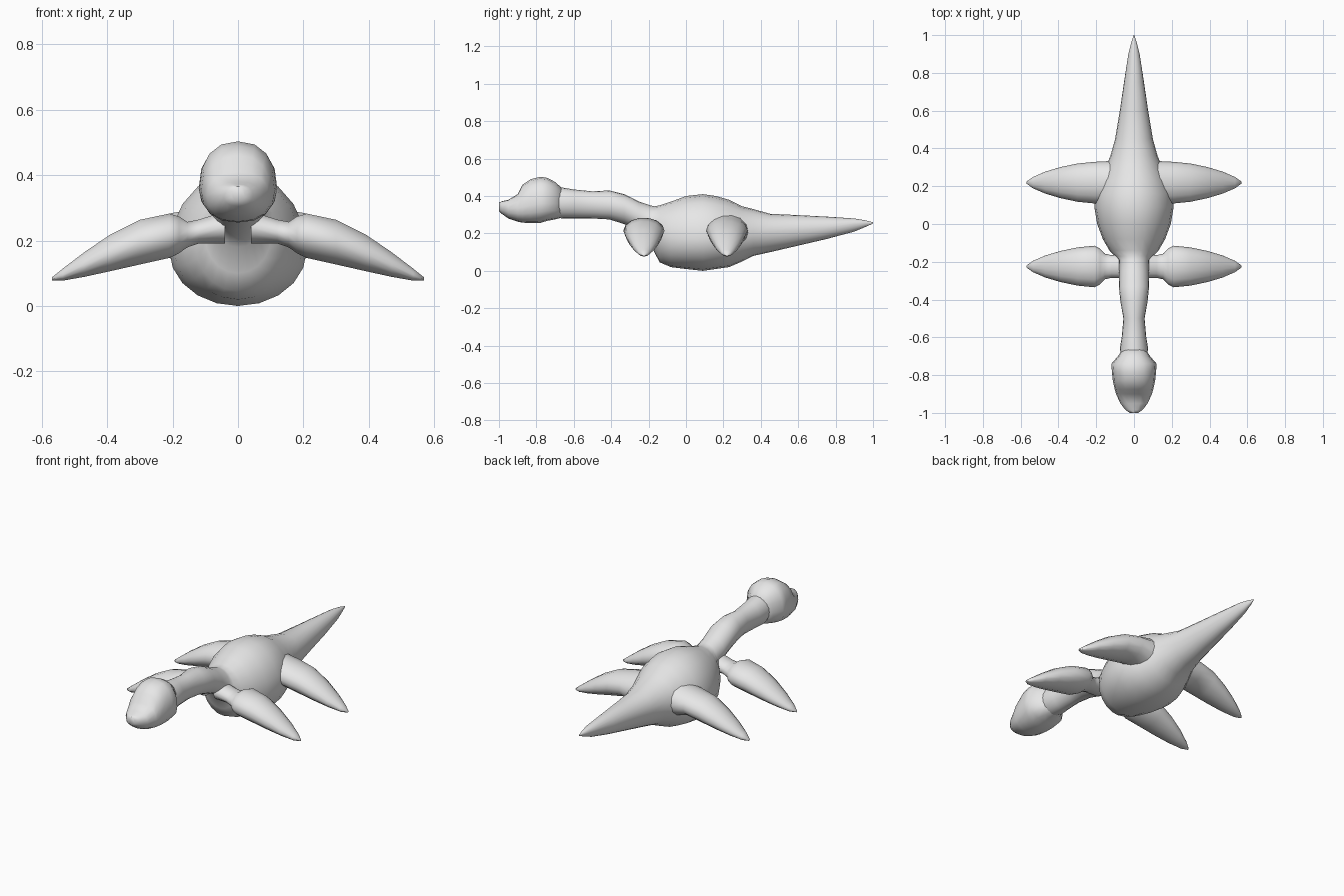
import bpy, bmesh, math
from mathutils import Vector

cube = bpy.data.objects.get("Cube")
if cube:
    bpy.data.objects.remove(cube, do_unlink=True)

skin = bpy.data.materials.new("grey skin")
skin.use_nodes = True
skin.diffuse_color = (0.8, 0.8, 0.8, 1)
skin.node_tree.nodes["Principled BSDF"].inputs["Base Color"].default_value = (0.8, 0.8, 0.8, 1)


def power(v, p):
    return math.copysign(abs(v) ** p, v)


def loft(name, sections, place, sides=20, roundness=2.0):
    """Skin rings; each section is (distance, bottom, widest height, top, half width)."""
    bm = bmesh.new()
    rings = []
    for dist, low, mid, high, half in sections:
        ring = []
        for i in range(sides):
            a = math.tau * i / sides
            across = half * power(math.cos(a), 2 / roundness)
            s = power(math.sin(a), 2 / roundness)
            z = mid + s * ((high - mid) if s > 0 else (mid - low))
            ring.append(bm.verts.new(place(dist, across, z)))
        rings.append(ring)
    for r1, r2 in zip(rings, rings[1:]):
        for i in range(sides):
            j = (i + 1) % sides
            bm.faces.new((r1[i], r1[j], r2[j], r2[i]))
    for ring in (rings[0], rings[-1]):
        bm.faces.new(ring)
    bmesh.ops.recalc_face_normals(bm, faces=bm.faces)
    mesh = bpy.data.meshes.new(name)
    bm.to_mesh(mesh)
    bm.free()
    mesh.materials.append(skin)
    obj = bpy.data.objects.new(name, mesh)
    bpy.context.collection.objects.link(obj)
    bpy.ops.object.select_all(action='DESELECT')
    obj.select_set(True)
    bpy.context.view_layer.objects.active = obj
    bpy.ops.object.shade_smooth_by_angle(angle=math.radians(60))
    return obj


def along_y(dist, across, z):
    return Vector((across, dist, z))


# Neck, torso and tail as one continuous skin
loft("neck_torso_and_tail", [
    (-.72, .29, .37, .45, .065), (-.66, .28, .36, .445, .075),
    (-.60, .28, .36, .435, .065), (-.50, .28, .355, .425, .056),
    (-.41, .275, .35, .43, .072), (-.33, .25, .335, .41, .08),
    (-.25, .22, .29, .37, .078), (-.19, .18, .26, .35, .08),
    (-.17, .10, .21, .345, .10), (-.14, .045, .19, .35, .13),
    (-.08, .02, .175, .37, .165), (0, .01, .17, .40, .195),
    (.09, .0, .17, .41, .21), (.16, .01, .17, .40, .205),
    (.23, .02, .175, .38, .18), (.30, .05, .19, .345, .15),
    (.36, .08, .20, .33, .125), (.45, .10, .21, .305, .10),
    (.60, .135, .22, .298, .075), (.75, .17, .23, .29, .053),
    (.90, .21, .25, .28, .03), (.96, .235, .255, .27, .015),
    (1, .253, .256, .26, .002)], along_y)

# Domed head with tapering snout
loft("head", [
    (-1, .32, .342, .365, .022), (-.985, .305, .34, .372, .045),
    (-.95, .28, .335, .38, .072), (-.90, .263, .335, .41, .095),
    (-.875, .258, .34, .46, .102), (-.83, .255, .35, .49, .112),
    (-.78, .256, .36, .503, .117), (-.74, .268, .36, .497, .12),
    (-.70, .275, .36, .475, .085), (-.66, .285, .36, .44, .06)],
    along_y, sides=16, roundness=2.3)

# Blade shared by all flippers, drooping towards the tip
blade = [
    (.21, .145, .215, .284, .110), (.30, .125, .195, .265, .101),
    (.39, .105, .16, .22, .082), (.47, .088, .125, .165, .058),
    (.535, .077, .095, .115, .030), (.568, .078, .082, .088, .006)]
front_root = [
    (.04, .19, .24, .29, .062), (.12, .19, .225, .265, .060),
    (.155, .178, .215, .258, .068), (.18, .16, .215, .275, .095)]
rear_root = [
    (.05, .12, .21, .32, .118), (.13, .12, .21, .30, .114)]

for pair, root, centre in (("front", front_root, -.225), ("rear", rear_root, .219)):
    for side, sign in (("left", 1), ("right", -1)):
        loft(f"{pair}_{side}_flipper", root + blade,
             lambda d, w, z: Vector((sign * d, centre + w, z)), sides=14)
